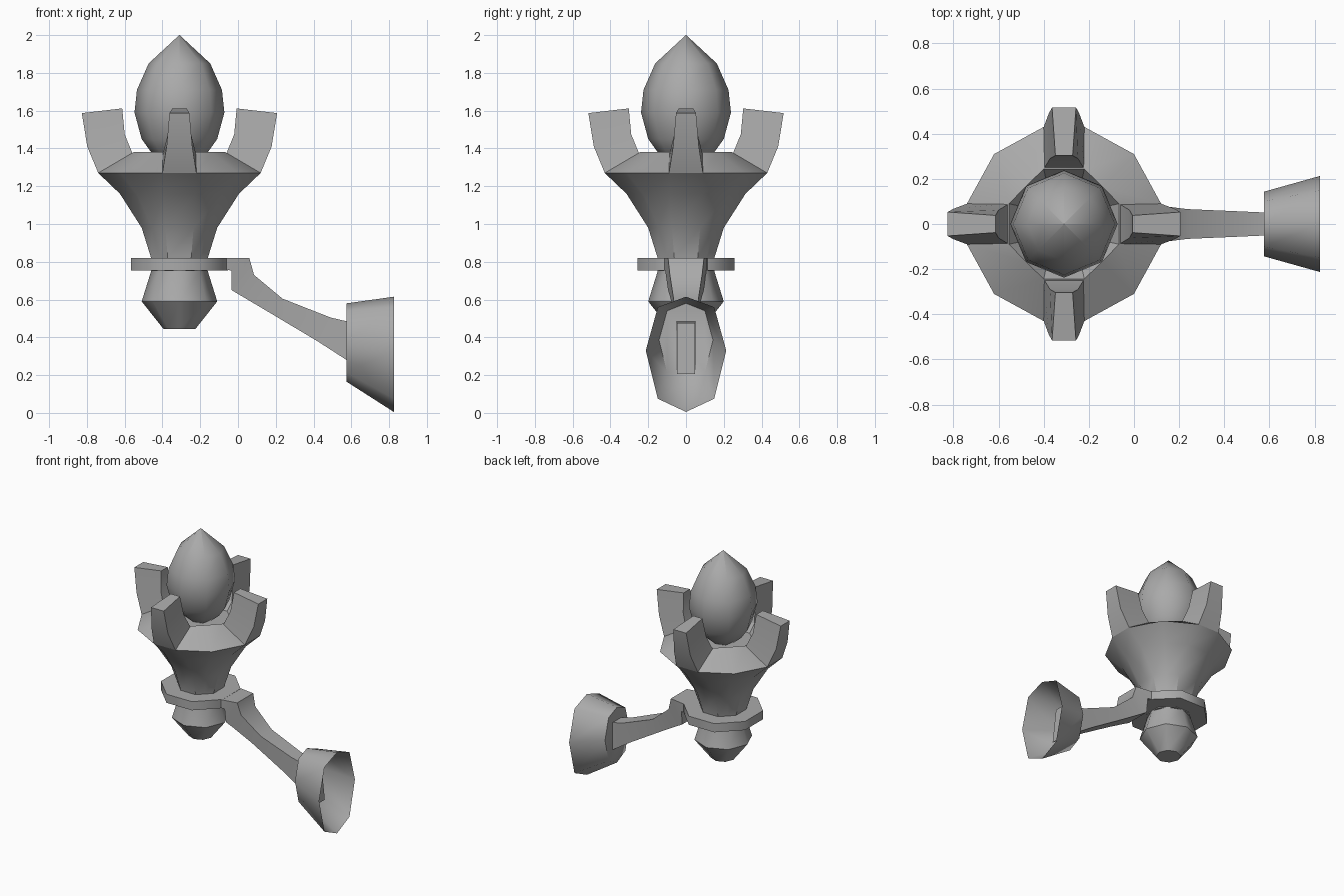
import bpy, bmesh, math
from mathutils import Matrix

if "Cube" in bpy.data.objects:
    bpy.data.objects.remove(bpy.data.objects["Cube"])

AX = -0.31  # x of the torch axis
metal = bpy.data.materials.new("grey metal")
metal.diffuse_color = (0.4, 0.4, 0.4, 1)
metal.use_nodes = True
metal.node_tree.nodes["Principled BSDF"].inputs["Base Color"].default_value = metal.diffuse_color


def build(name, bm, smooth=None):
    bmesh.ops.remove_doubles(bm, verts=bm.verts, dist=1e-5)
    bmesh.ops.recalc_face_normals(bm, faces=bm.faces)
    me = bpy.data.meshes.new(name)
    bm.to_mesh(me)
    bm.free()
    ob = bpy.data.objects.new(name, me)
    bpy.context.collection.objects.link(ob)
    me.materials.append(metal)
    if smooth:
        bpy.ops.object.select_all(action='DESELECT')
        ob.select_set(True)
        bpy.context.view_layer.objects.active = ob
        bpy.ops.object.shade_smooth_by_angle(angle=math.radians(smooth))
    return ob


def loft(name, rings, smooth=None, cap_start=True, cap_end=True):
    """Skin a list of equal-length point rings."""
    bm = bmesh.new()
    loops = [[bm.verts.new(p) for p in r] for r in rings]
    n = len(loops[0])
    for a, b in zip(loops, loops[1:]):
        for i in range(n):
            j = (i + 1) % n
            bm.faces.new((a[i], a[j], b[j], b[i]))
    if cap_start:
        bm.faces.new(loops[0])
    if cap_end:
        bm.faces.new(loops[-1])
    return build(name, bm, smooth)


def octagon(r, z, turn=0.0):
    return [(AX + r * math.cos(math.pi / 4 * i + turn),
             r * math.sin(math.pi / 4 * i + turn), z) for i in range(8)]


def bowl_ring(r, h, d, z):
    """Twelve points: a flat of half width h on each axis, a corner at each diagonal."""
    pts = []
    for k in range(4):
        c, s = round(math.cos(k * math.pi / 2)), round(math.sin(k * math.pi / 2))
        for x, y in ((r, -h), (r, h), (d * 0.7071, d * 0.7071)):
            pts.append((AX + x * c - y * s, x * s + y * c, z))
    return pts


# Flame
loft("flame", [octagon(r, z) for r, z in (
    (0.08, 1.32), (0.15, 1.38), (0.2, 1.45), (0.238, 1.59), (0.225, 1.71),
    (0.163, 1.85), (0.001, 2.0))], 50)

# Bowl with its recessed top
loft("bowl", [bowl_ring(*p) for p in (
    (0.145, 0.06, 0.145, 0.75), (0.15, 0.062, 0.15, 0.82),
    (0.2, 0.075, 0.205, 0.98), (0.315, 0.085, 0.32, 1.16),
    (0.43, 0.09, 0.438, 1.27), (0.243, 0.09, 0.238, 1.38),
    (0.2, 0.08, 0.2, 1.32))], 35)

# Knob at the bottom of the handle
loft("knob", [octagon(r, z) for r, z in (
    (0.085, 0.445), (0.2, 0.59), (0.15, 0.75), (0.145, 0.79))], 50)

# Four curved prongs: outer r, z, half width, inner r, z, half width
PRONG = ((0.43, 1.27, 0.09, 0.243, 1.36, 0.09),
         (0.488, 1.41, 0.068, 0.29, 1.475, 0.062),
         (0.517, 1.587, 0.053, 0.303, 1.612, 0.038))
for k in range(4):
    ob = loft("prong_%d" % (k + 1), [
        [(ro, -wo, zo), (ro, wo, zo), (ri, wi, zi), (ri, -wi, zi)]
        for ro, zo, wo, ri, zi, wi in PRONG], 30)
    ob.data.transform(Matrix.Translation((AX, 0, 0)) @ Matrix.Rotation(k * math.pi / 2, 4, 'Z'))

# Holder ring around the handle
T = math.pi / 8
R = 0.257 / math.cos(T)
loft("holder_ring", [octagon(r, z, T) for r, z in (
    (0.15, 0.755), (R, 0.755), (R, 0.82), (0.15, 0.82), (0.15, 0.755))],
    50, False, False)

# Bent arm: top x, z, bottom x, z, half width
ARM = ((-0.1, 0.819, -0.1, 0.756, 0.12), (-0.036, 0.819, -0.035, 0.755, 0.11),
       (0.06, 0.82, -0.034, 0.65, 0.095), (0.085, 0.73, 0.02, 0.618, 0.085),
       (0.235, 0.605, 0.16, 0.535, 0.066), (0.49, 0.505, 0.42, 0.38, 0.055),
       (0.575, 0.485, 0.575, 0.28, 0.051), (0.66, 0.475, 0.69, 0.205, 0.048))
loft("arm", [[(xt, -w, zt), (xt, w, zt), (xb, w, zb), (xb, -w, zb)]
             for xt, zt, xb, zb, w in ARM], 50)


# Wall cup, open towards the wall
def cup_ring(x, w, zs):
    half = list(zip((0, 0.7 * w, w, 0.7 * w, 0), zs))
    return [(x, y, z) for y, z in half] + [(x, -y, z) for y, z in half[3:0:-1]]


loft("wall_cup", [cup_ring(0.575, 0.143, (0.58, 0.54, 0.385, 0.215, 0.165)),
                  cup_ring(0.825, 0.213, (0.615, 0.56, 0.33, 0.075, 0.005))],
     60, True, False)
